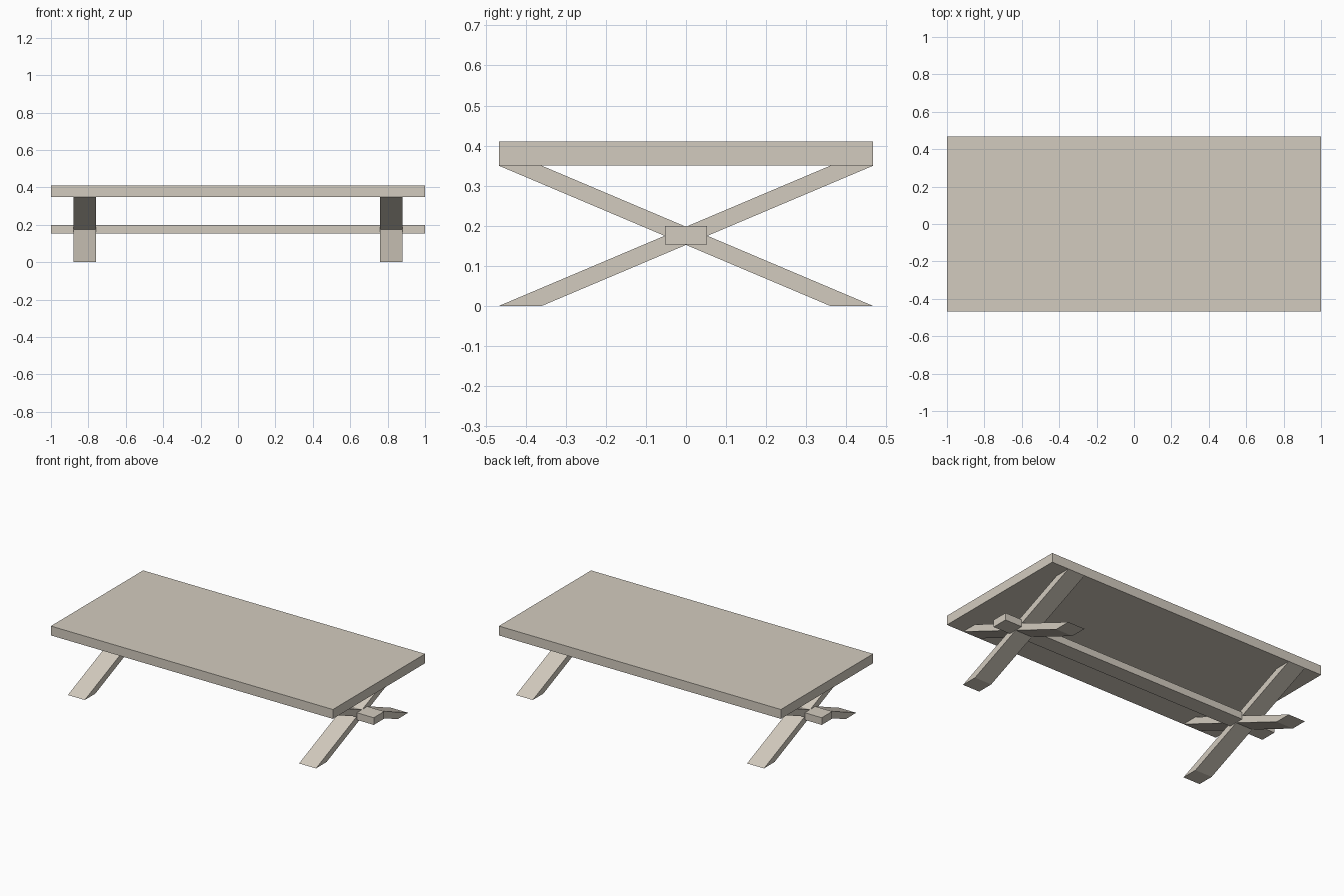
import bpy
import bmesh

cube = bpy.data.objects.get("Cube")
if cube:
    bpy.data.objects.remove(cube, do_unlink=True)

# Single pale wood colour
wood = bpy.data.materials.new("pale_wood")
wood.use_nodes = True
colour = (0.65, 0.60, 0.52, 1.0)
wood.diffuse_color = colour
wood.node_tree.nodes["Principled BSDF"].inputs["Base Color"].default_value = colour

HALF_WIDTH = 0.467
TOP_BOTTOM = 0.35
TOP_HEIGHT = 0.41


def beam(name, profile, x0, x1):
    """Extrude a closed (y, z) profile along x."""
    bm = bmesh.new()
    face = bm.faces.new([bm.verts.new((x0, y, z)) for y, z in profile])
    moved = bmesh.ops.extrude_face_region(bm, geom=[face])["geom"]
    verts = [v for v in moved if isinstance(v, bmesh.types.BMVert)]
    bmesh.ops.translate(bm, verts=verts, vec=(x1 - x0, 0, 0))
    bmesh.ops.recalc_face_normals(bm, faces=bm.faces)
    mesh = bpy.data.meshes.new(name)
    bm.to_mesh(mesh)
    bm.free()
    mesh.materials.append(wood)
    obj = bpy.data.objects.new(name, mesh)
    bpy.context.collection.objects.link(obj)
    return obj


def rectangle(half_y, z0, z1):
    return [(-half_y, z0), (half_y, z0), (half_y, z1), (-half_y, z1)]


# Table top and the long stretcher through the leg crossings
beam("table_top", rectangle(HALF_WIDTH, TOP_BOTTOM, TOP_HEIGHT), -1, 1)
beam("stretcher", rectangle(0.053, 0.153, 0.199), -1, 1)

# Crossed legs, cut level at the floor and under the top
foot = 0.36
for side, end in ((1, "left"), (-1, "right")):
    for lean, way in ((1, "back"), (-1, "front")):
        profile = [(-HALF_WIDTH * lean, 0), (-foot * lean, 0),
                   (HALF_WIDTH * lean, TOP_BOTTOM), (foot * lean, TOP_BOTTOM)]
        beam(f"{end}_leg_leaning_{way}", profile, side * 0.76, side * 0.88)
